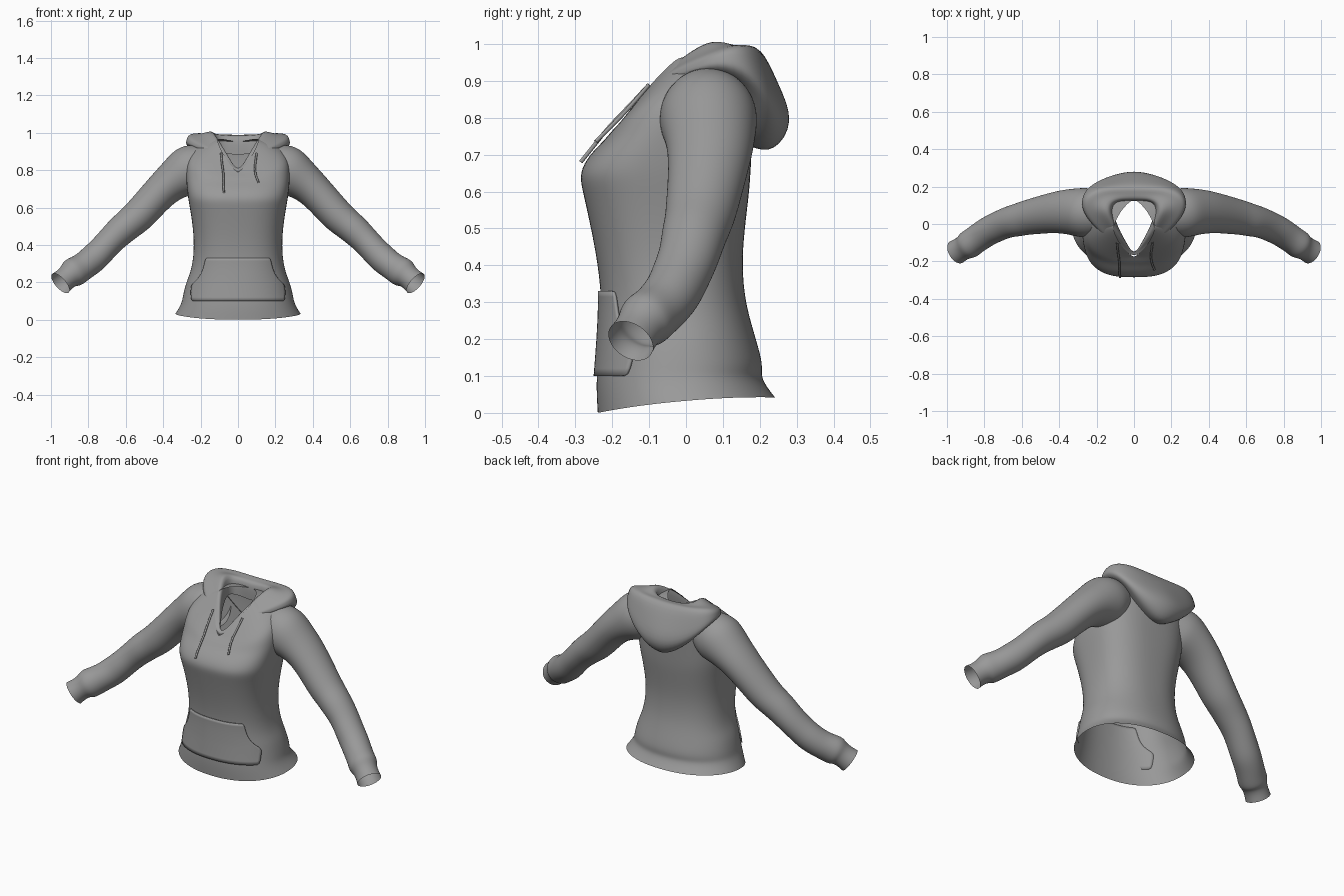
import bpy, bmesh, math
from mathutils import Vector

fabric = bpy.data.materials.new("grey fabric")
fabric.diffuse_color = (0.32, 0.32, 0.32, 1)


def loft(name, rings, closed=True, levels=2, mirror=False):
    """Skin a list of equal point rings and smooth the result."""
    bm = bmesh.new()
    rows = [[bm.verts.new(p) for p in ring] for ring in rings]
    n = len(rows[0])
    for a, b in zip(rows, rows[1:]):
        for i in range(n if closed else n - 1):
            j = (i + 1) % n
            bm.faces.new((a[i], a[j], b[j], b[i]))
    bmesh.ops.recalc_face_normals(bm, faces=bm.faces)
    for f in bm.faces:
        f.smooth = True
    mesh = bpy.data.meshes.new(name)
    bm.to_mesh(mesh)
    bm.free()
    obj = bpy.data.objects.new(name, mesh)
    bpy.context.collection.objects.link(obj)
    mesh.materials.append(fabric)
    if mirror:
        obj.modifiers.new("mirror", 'MIRROR')
    if levels:
        sub = obj.modifiers.new("smooth", 'SUBSURF')
        sub.levels = sub.render_levels = levels
    return obj


def spow(v, e):
    return math.copysign(abs(v) ** e, v)


# Torso: front z, back z, side lift, half width, front y, back y, squareness
TORSO = [
    (0.0, 0.042, 0.012, 0.335, -0.24, 0.242, 2.2),
    (0.05, 0.07, 0.005, 0.315, -0.243, 0.22, 2.2),
    (0.095, 0.1, 0, 0.3, -0.243, 0.203, 2.2),
    (0.13, 0.13, 0, 0.295, -0.24, 0.21, 2.2),
    (0.2, 0.2, 0, 0.278, -0.235, 0.19, 2.2),
    (0.25, 0.25, 0, 0.256, -0.232, 0.175, 2.3),
    (0.32, 0.32, 0, 0.24, -0.23, 0.158, 2.4),
    (0.42, 0.42, 0, 0.235, -0.242, 0.152, 2.5),
    (0.52, 0.52, 0, 0.245, -0.262, 0.162, 2.6),
    (0.6, 0.6, 0, 0.258, -0.28, 0.172, 2.7),
    (0.65, 0.66, 0, 0.268, -0.291, 0.176, 2.8),
    (0.7, 0.74, 0, 0.275, -0.262, 0.18, 2.7),
    (0.735, 0.82, 0.01, 0.28, -0.225, 0.185, 2.6),
    (0.76, 0.9, 0.03, 0.275, -0.205, 0.185, 2.6),
    (0.775, 0.95, 0.05, 0.24, -0.19, 0.17, 2.6),
    (0.79, 0.95, 0.09, 0.11, -0.175, 0.13, 1.4),
]


def torso_ring(zf, zb, lift, w, yf, yb, n, segs=40):
    pts = []
    for i in range(segs):
        a = math.tau * i / segs
        c, s = math.cos(a), math.sin(a)
        y = (yf + yb) / 2 + (yb - yf) / 2 * spow(s, 2 / n)
        z = zf + (zb - zf) * (y - yf) / (yb - yf) + lift * c * c
        pts.append(Vector((w * spow(c, 2 / n), y, z)))
    return pts


loft("torso", [torso_ring(*r) for r in TORSO])


def front_y(x, z):
    """Front surface of the lower torso."""
    for a, b in zip(TORSO, TORSO[1:]):
        if a[0] <= z <= b[0]:
            t = (z - a[0]) / (b[0] - a[0])
            w, yf, yb, n = [a[k] + (b[k] - a[k]) * t for k in (3, 4, 5, 6)]
            k = max(0, 1 - abs(x / w) ** n) ** (1 / n)
            return (yf + yb) / 2 - (yb - yf) / 2 * k


# Front pocket: thin panel with curved hand openings
POCKET = [(0.1, 0.25), (0.14, 0.25), (0.185, 0.25), (0.2, 0.232),
          (0.225, 0.207), (0.26, 0.188), (0.3, 0.178), (0.33, 0.172)]
rows = []
for z, hw in POCKET:
    xs = [hw * (i / 12 - 1) for i in range(25)]
    rows.append([Vector((x, front_y(x, z) - 0.004, z)) for x in xs])
pocket = loft("front_pocket", rows, closed=False, levels=1)
thick = pocket.modifiers.new("thickness", 'SOLIDIFY')
thick.thickness = 0.008
thick.offset = 0

# Sleeves: centre x, y, z, radius front to back, radius across
SLEEVE = [
    (0.17, 0.06, 0.83, 0.11, 0.11), (0.22, 0.06, 0.815, 0.13, 0.13),
    (0.27, 0.06, 0.795, 0.135, 0.137), (0.33, 0.065, 0.755, 0.125, 0.112),
    (0.395, 0.065, 0.705, 0.115, 0.096), (0.465, 0.055, 0.63, 0.105, 0.091),
    (0.532, 0.042, 0.555, 0.098, 0.09), (0.58, 0.033, 0.515, 0.092, 0.084),
    (0.627, 0.02, 0.477, 0.088, 0.082), (0.682, 0.008, 0.423, 0.082, 0.075),
    (0.73, -0.015, 0.37, 0.08, 0.075), (0.775, -0.035, 0.325, 0.078, 0.078),
    (0.82, -0.065, 0.29, 0.077, 0.074), (0.853, -0.088, 0.268, 0.074, 0.077),
    (0.885, -0.112, 0.25, 0.078, 0.081), (0.902, -0.122, 0.236, 0.067, 0.066),
    (0.925, -0.135, 0.217, 0.064, 0.062), (0.95, -0.15, 0.195, 0.067, 0.067),
]


def tube_rings(path, segs=24):
    pts = [Vector(p[:3]) for p in path]
    rings = []
    for i, p in enumerate(path):
        t = (pts[min(i + 1, len(pts) - 1)] - pts[max(i - 1, 0)]).normalized()
        side = Vector((0, 1, 0)) if abs(t.x) > 0.4 else Vector((1, 0, 0))
        u = (side - t * t.dot(side)).normalized()
        v = t.cross(u)
        angles = [math.tau * k / segs for k in range(segs)]
        rings.append([pts[i] + u * p[3] * math.cos(a) + v * p[4] * math.sin(a) for a in angles])
    return rings


loft("sleeves", tube_rings(SLEEVE), mirror=True)

# Hood: curves from the front point round one side to the middle of the back
NECK = [(0, -0.17, 0.785), (0.045, -0.1, 0.875), (0.08, -0.045, 0.947),
        (0.11, 0.02, 1.005), (0.127, 0.07, 1.035), (0.114, 0.108, 1.015),
        (0.075, 0.122, 0.997), (0.035, 0.122, 0.989), (0, 0.122, 0.986)]
RIM = [(0, -0.19, 0.778), (0.075, -0.12, 0.86), (0.15, -0.07, 0.912),
       (0.22, 0, 0.95), (0.275, 0.08, 0.982), (0.265, 0.15, 1.008),
       (0.19, 0.192, 1.007), (0.1, 0.2, 1.002), (0, 0.203, 0.998)]
BULGE = [(0, -0.19, 0.76), (0.08, -0.117, 0.84), (0.157, -0.062, 0.89),
         (0.235, 0.003, 0.922), (0.29, 0.085, 0.945), (0.278, 0.18, 0.92),
         (0.2, 0.24, 0.84), (0.1, 0.283, 0.79), (0, 0.305, 0.785)]
HEM = [(0, -0.18, 0.755), (0.075, -0.1, 0.83), (0.145, -0.04, 0.88),
       (0.21, 0.01, 0.91), (0.24, 0.085, 0.92), (0.23, 0.175, 0.885),
       (0.17, 0.21, 0.8), (0.09, 0.23, 0.73), (0, 0.24, 0.687)]


def full_loop(half):
    pts = [Vector(p) for p in half]
    return pts + [Vector((-p.x, p.y, p.z)) for p in pts[-2:0:-1]]


neck, rim, bulge, hem = map(full_loop, (NECK, RIM, BULGE, HEM))
lining = [Vector((p.x * 0.9, p.y, 0.78 + (p.z - 0.78) * 0.5)) for p in neck]
dip = [(a + b) / 2 - Vector((0, 0, 0.12 * (a - b).length)) for a, b in zip(neck, rim)]
drape = [(a + b) / 2 for a, b in zip(rim, bulge)]
tuck = [Vector((p.x * 0.9, p.y - max(0, p.y) * 0.25, p.z + 0.02)) for p in hem]
loft("hood", [lining, neck, dip, rim, drape, bulge, hem, tuck])

# Drawstrings hanging from the hood
LEFT = [(-0.09, -0.1, 0.89), (-0.087, -0.15, 0.835), (-0.075, -0.21, 0.775),
        (-0.08, -0.245, 0.73), (-0.075, -0.285, 0.68)]
RIGHT = [(0.1, -0.1, 0.89), (0.09, -0.155, 0.825), (0.09, -0.2, 0.78), (0.11, -0.245, 0.735)]
for name, path in (("left_drawstring", LEFT), ("right_drawstring", RIGHT)):
    loft(name, tube_rings([p + (0.006, 0.006) for p in path], 8), levels=1)
